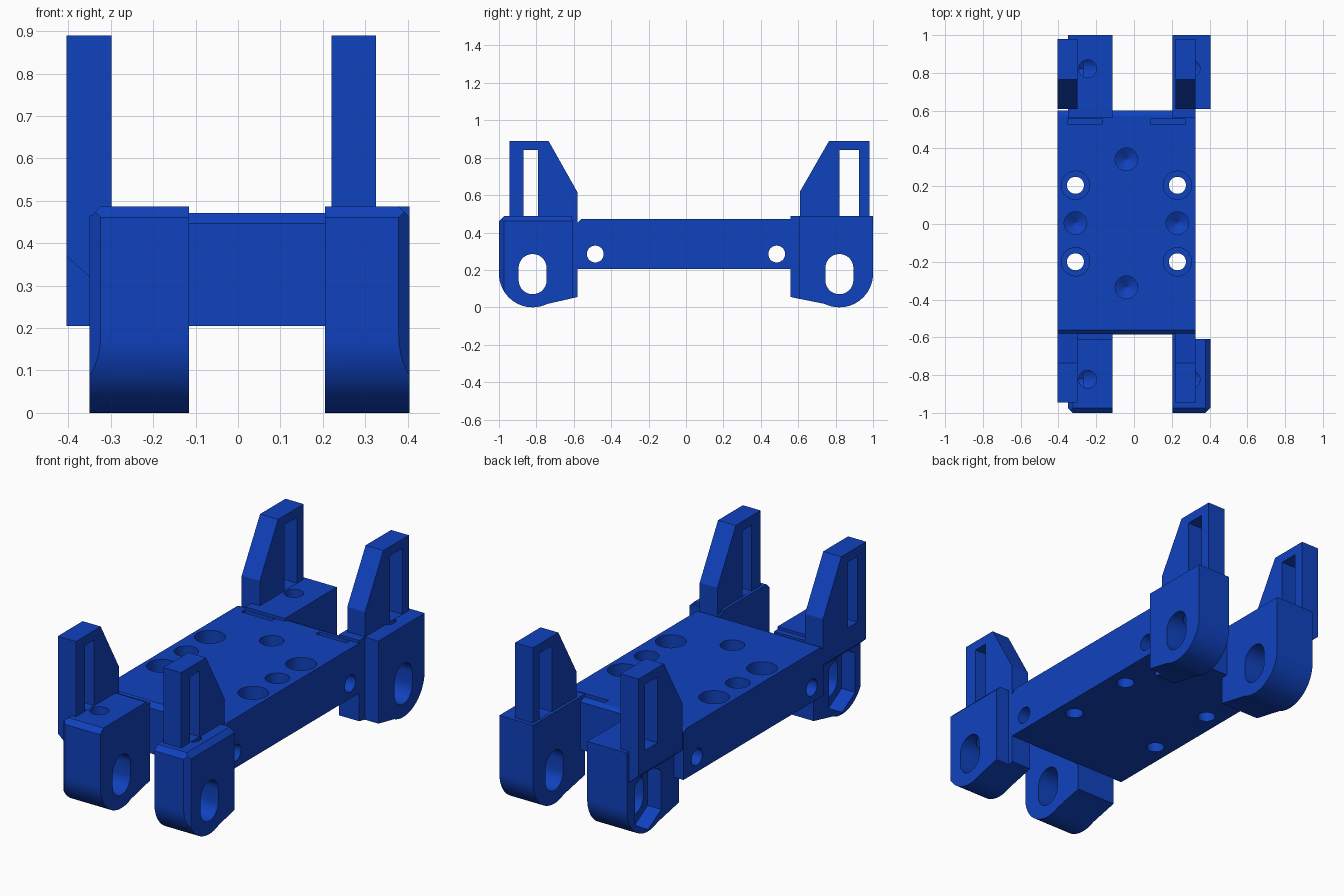
import bpy, bmesh, math
from mathutils import Vector

if "Cube" in bpy.data.objects:
    bpy.data.objects.remove(bpy.data.objects["Cube"])

blue = bpy.data.materials.new("strong blue")
blue.diffuse_color = (0.005, 0.054, 0.52, 1)
blue.use_nodes = True
blue.node_tree.nodes["Principled BSDF"].inputs["Base Color"].default_value = blue.diffuse_color


def finish(name, bm):
    bmesh.ops.recalc_face_normals(bm, faces=bm.faces)
    me = bpy.data.meshes.new(name)
    bm.to_mesh(me)
    bm.free()
    me.materials.append(blue)
    ob = bpy.data.objects.new(name, me)
    bpy.context.collection.objects.link(ob)
    return ob


def prism(name, pts, a, b, axis='x', cuts=()):
    """Extrude a profile: (y, z) along x, or (x, z) along y; trim by planes."""
    bm = bmesh.new()
    place = (lambda p, t: (t, p[0], p[1])) if axis == 'x' else (lambda p, t: (p[0], t, p[1]))
    lo = [bm.verts.new(place(p, a)) for p in pts]
    hi = [bm.verts.new(place(p, b)) for p in pts]
    bm.faces.new(lo)
    bm.faces.new(hi)
    for i in range(len(pts)):
        j = (i + 1) % len(pts)
        bm.faces.new((lo[i], lo[j], hi[j], hi[i]))
    for co, no in cuts:
        bmesh.ops.bisect_plane(bm, geom=bm.verts[:] + bm.edges[:] + bm.faces[:],
                               plane_co=co, plane_no=Vector(no).normalized(), clear_outer=True)
        bmesh.ops.holes_fill(bm, edges=[e for e in bm.edges if e.is_boundary], sides=0)
    return finish(name, bm)


def box(name, x0, x1, y0, y1, z0, z1):
    return prism(name, [(y0, z0), (y1, z0), (y1, z1), (y0, z1)], x0, x1)


def lathe(name, prof, x, y, n=32):
    """Turned cutter from (radius, z) points, bottom to top."""
    bm = bmesh.new()
    rings = [[bm.verts.new((x + r * math.cos(2 * math.pi * i / n),
                            y + r * math.sin(2 * math.pi * i / n), z)) for i in range(n)]
             for r, z in prof]
    for A, B in zip(rings, rings[1:]):
        for i in range(n):
            j = (i + 1) % n
            bm.faces.new((A[i], A[j], B[j], B[i]))
    bm.faces.new(rings[0])
    bm.faces.new(rings[-1])
    return finish(name, bm)


def cut(ob, cutter):
    cutter.hide_render = True
    m = ob.modifiers.new("cut", 'BOOLEAN')
    m.operation, m.solver, m.object = 'DIFFERENCE', 'EXACT', cutter
    bpy.context.view_layer.objects.active = ob
    bpy.ops.object.modifier_apply(modifier=m.name)
    bpy.data.objects.remove(cutter)


def stadium(cy, z0, z1, r, n=14):
    up = [(cy + r * math.cos(math.pi * i / n), z1 - r + r * math.sin(math.pi * i / n)) for i in range(n + 1)]
    return up + [(2 * cy - y, z0 + z1 - z) for y, z in up]


def circle(cy, cz, r, n=28):
    return [(cy + r * math.cos(2 * math.pi * i / n), cz + r * math.sin(2 * math.pi * i / n)) for i in range(n)]


parts = []

# base plate with chamfered front edge
base = prism("base_plate", [(-.585, .205), (.6, .205), (.6, .46), (.575, .472), (-.56, .472), (-.585, .447)],
             -.405, .325)
for x in (-.31, .23):
    for y in (-.2, .205):    # counterbored through holes
        cut(base, lathe("bore", [(.045, .1), (.045, .38), (.075, .38), (.075, .6)], x, y))
for x, y in ((-.31, .005), (.23, .005), (-.04, .342), (-.04, -.335)):    # drilled pits
    cut(base, lathe("pit", [(.002, .34), (.06, .375), (.06, .6)], x, y))
for y in (-.485, .485):      # cross holes
    cut(base, prism("cross", circle(y, .285, .045), -.6, .6))
for x0, x1 in ((-.35, -.17), (.09, .27)):    # rear notches
    cut(base, box("notch", x0, x1, .528, .558, .44, .6))
parts.append(base)

for s, end in ((-1, "front"), (1, "back")):
    # lug side profile: flat top, rounded underside, sloped heel
    arc = [(.82 + .18 * math.cos(t), .18 - .18 * math.sin(t))
           for t in (math.radians(116) * i / 18 for i in range(19))]
    top = [(.58, .055), (.58, .472), (.61, .472), (.61, .487)] if s < 0 else [(.56, .055), (.56, .487)]
    lug_pts = [(s * y, z) for y, z in top + [(1, .487)] + arc]
    # tower side profile with sloped inner edge, and its window
    if s < 0:
        tow_pts = [(-.58, .465), (-.945, .465), (-.945, .89), (-.735, .89), (-.58, .615)]
        win, y0, y1 = (-.87, -.79), -.945, -.58
    else:
        tow_pts = [(.61, .465), (.98, .465), (.98, .89), (.765, .89), (.61, .62)]
        win, y0, y1 = (.82, .925), .61, .98

    for side, x0, x1, tx0, tx1, hx in ((-1, -.35, -.115, -.405, -.298, -.245),
                                       (1, .205, .405, .22, .325, .302)):
        label = end + ("_left" if side < 0 else "_right")
        outer = x0 if side < 0 else x1
        # front lugs have chamfered outer edges
        c = .026
        cuts = [((outer - side * c, -1, 0), (side, -1, 0)),
                ((outer - side * c, 0, .487), (side, 0, 1)),
                ((0, -1 + c, .487), (0, -1, 1))] if s < 0 else []
        lug = prism(label + "_lug", lug_pts, x0, x1, cuts=cuts)
        if side > 0:    # step beside the base plate
            ya, yb = sorted((s * .4, s * .608))
            cut(lug, box("step", .325, .5, ya, yb, -.1, .6))
        cut(lug, prism("slot", stadium(s * .82, .07, .285, .075), x0 - .1, x1 + .1))
        if side < 0:    # hexagonal nut pocket on the outer face
            hexa = [(0, .35), (.11, .285), (.11, .075), (0, .01), (-.11, .075), (-.11, .285)]
            cut(lug, prism("pocket", [(s * .82 + y, z) for y, z in hexa], x0 - .1, x0 + .08))
        cut(lug, lathe("screw", [(.047, .2), (.047, .6)], hx, s * .822))
        parts.append(lug)

        # upright tower with open window
        tower = prism(label + "_tower", tow_pts, tx0, tx1)
        cut(tower, box("window", tx0 - .1, tx1 + .1, win[0], win[1], .488, .84))
        parts.append(tower)
        if side < 0:    # support wedge under the overhanging tower
            parts.append(prism(label + "_wedge", [(-.405, .47), (-.405, .37), (-.349, .32), (-.349, .47)],
                               y0, y1, axis='y'))

# smooth only the round surfaces
bpy.ops.object.select_all(action='DESELECT')
for ob in parts:
    ob.select_set(True)
bpy.context.view_layer.objects.active = base
bpy.ops.object.shade_smooth_by_angle(angle=math.radians(25))
